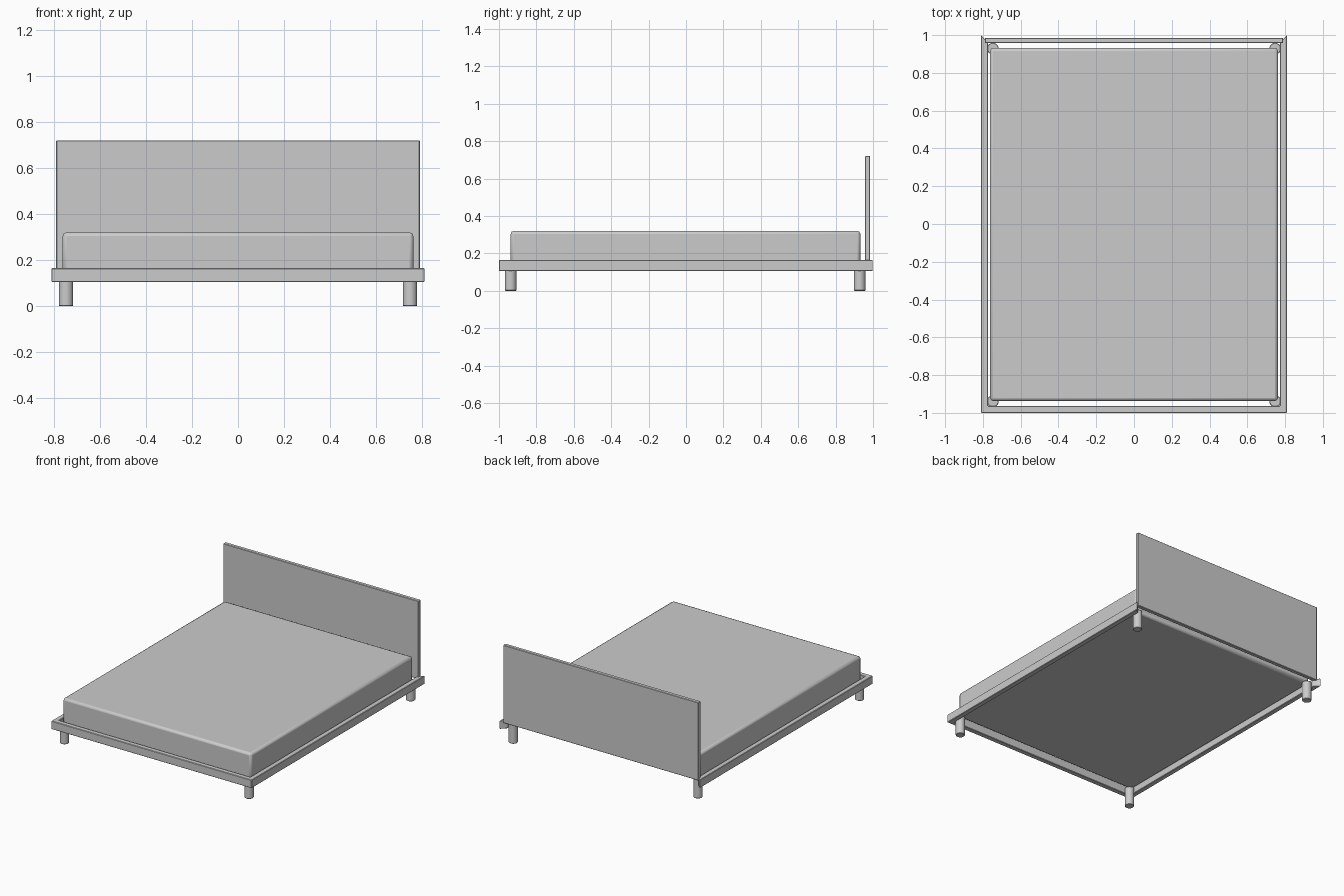
import bpy, bmesh

if "Cube" in bpy.data.objects:
    bpy.data.objects.remove(bpy.data.objects["Cube"])


def make_object(name, bm):
    bmesh.ops.recalc_face_normals(bm, faces=bm.faces)
    mesh = bpy.data.meshes.new(name)
    bm.to_mesh(mesh)
    bm.free()
    obj = bpy.data.objects.new(name, mesh)
    bpy.context.collection.objects.link(obj)
    return obj


def add_bevel(obj, width, segments=1):
    mod = obj.modifiers.new("Bevel", 'BEVEL')
    mod.width = width
    mod.segments = segments
    mod.limit_method = 'ANGLE'


def smooth(obj, angle=0.6):
    bpy.ops.object.select_all(action='DESELECT')
    obj.select_set(True)
    bpy.context.view_layer.objects.active = obj
    bpy.ops.object.shade_smooth_by_angle(angle=angle)


def box(name, lo, hi, bevel, segments=1):
    bm = bmesh.new()
    bmesh.ops.create_cube(bm, size=1)
    for v in bm.verts:
        v.co = [l + (c + 0.5) * (h - l) for c, l, h in zip(v.co, lo, hi)]
    obj = make_object(name, bm)
    add_bevel(obj, bevel, segments)
    return obj


# Three-sided rail with mitred ends, open behind the headboard
W, D, T, Z0, Z1 = 0.81, 1.0, 0.037, 0.105, 0.165
bm = bmesh.new()
rings = []
for sx, sy in [(-1, 1), (-1, -1), (1, -1), (1, 1)]:
    outer, inner = (sx * W, sy * D), (sx * (W - T), sy * (D - T))
    rings.append([bm.verts.new((*p, z)) for p, z in
                  [(outer, Z0), (outer, Z1), (inner, Z1), (inner, Z0)]])
for a, b in zip(rings, rings[1:]):
    for i in range(4):
        j = (i + 1) % 4
        bm.faces.new((a[i], a[j], b[j], b[i]))
bm.faces.new(rings[0])
bm.faces.new(rings[-1])
rail = make_object("bed_rail", bm)
add_bevel(rail, 0.003)

# Mattress sunk into the rail
mattress = box("mattress", (-0.762, -0.937, 0.135), (0.762, 0.932, 0.32), 0.016, 2)
smooth(mattress)

# Headboard panel
headboard = box("headboard", (-0.79, 0.957, 0.15), (0.79, 0.985, 0.72), 0.003)

# Round legs with softened feet
for x in (-0.747, 0.747):
    for y, place in ((-0.938, "front"), (0.928, "back")):
        bpy.ops.mesh.primitive_cylinder_add(vertices=24, radius=0.031, depth=0.14,
                                            location=(x, y, 0.07))
        leg = bpy.context.object
        leg.name = f"{place}_leg_{'left' if x < 0 else 'right'}"
        add_bevel(leg, 0.003)
        smooth(leg)
